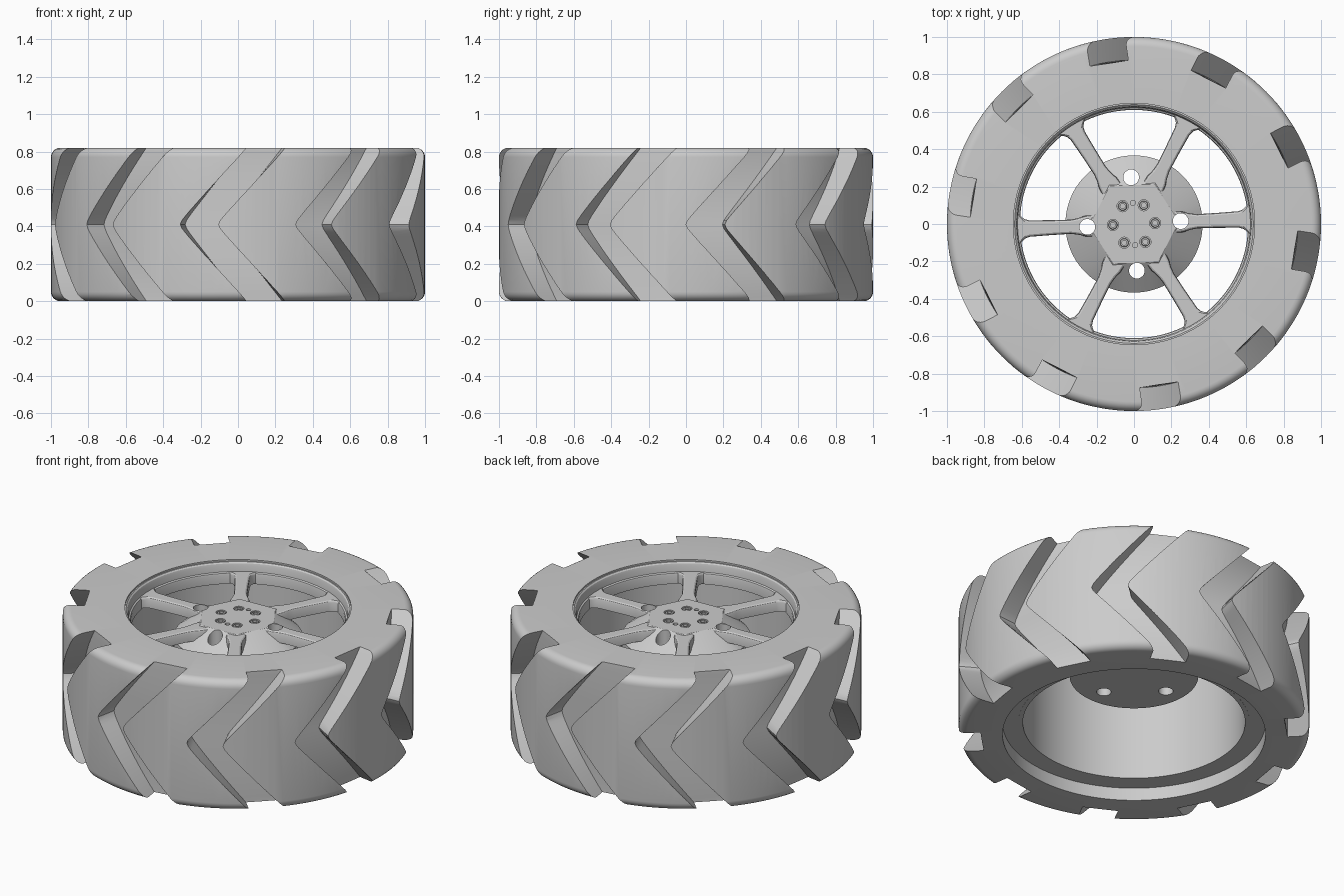
import bpy
import bmesh
from math import sin, cos, pi, radians, sqrt

cube = bpy.data.objects.get("Cube")
if cube:
    bpy.data.objects.remove(cube, do_unlink=True)

grey = bpy.data.materials.new("neutral_grey")
grey.use_nodes = True
COLOR = (0.6, 0.6, 0.6, 1)
grey.diffuse_color = COLOR
for node in grey.node_tree.nodes:
    if node.type == 'BSDF_PRINCIPLED':
        node.inputs["Base Color"].default_value = COLOR

HEIGHT = 0.82
MID = HEIGHT / 2
SPOKE_TURN = radians(2.5)


def loft(name, loops, around=False):
    """Skin a list of point loops; cap the ends unless it closes on itself."""
    bm = bmesh.new()
    rows = [[bm.verts.new(p) for p in loop] for loop in loops]
    n = len(rows[0])
    pairs = list(zip(rows, rows[1:]))
    if around:
        pairs.append((rows[-1], rows[0]))
    else:
        bm.faces.new(rows[0])
        bm.faces.new(rows[-1])
    for a, b in pairs:
        for i in range(n):
            j = (i + 1) % n
            bm.faces.new((a[i], a[j], b[j], b[i]))
    bmesh.ops.recalc_face_normals(bm, faces=bm.faces)
    mesh = bpy.data.meshes.new(name)
    bm.to_mesh(mesh)
    bm.free()
    mesh.materials.append(grey)
    obj = bpy.data.objects.new(name, mesh)
    bpy.context.collection.objects.link(obj)
    return obj


def lathe(name, profile, steps=144):
    angles = [2 * pi * i / steps for i in range(steps)]
    return loft(name, [[(r * cos(a), r * sin(a), z) for r, z in profile]
                       for a in angles], around=True)


def circle(r, z, steps=24, x=0, y=0):
    return [(x + r * cos(2 * pi * i / steps), y + r * sin(2 * pi * i / steps), z)
            for i in range(steps)]


def activate(obj):
    bpy.ops.object.select_all(action='DESELECT')
    obj.select_set(True)
    bpy.context.view_layer.objects.active = obj


def join(parts, name):
    activate(parts[0])
    for p in parts:
        p.select_set(True)
    bpy.ops.object.join()
    parts[0].name = name
    return parts[0]


def cut(obj, cutter):
    cutter.hide_render = True
    mod = obj.modifiers.new("cut", 'BOOLEAN')
    mod.operation = 'DIFFERENCE'
    mod.solver = 'EXACT'
    mod.object = cutter
    activate(obj)
    bpy.ops.object.modifier_apply(modifier=mod.name)


def smooth(obj, angle=30):
    activate(obj)
    bpy.ops.object.shade_smooth_by_angle(angle=radians(angle))


# Tyre: rounded shoulders, stepped opening underneath
FILLET = 0.05
arc = [radians(15 * i) for i in range(7)]
lower = [(1 - FILLET + FILLET * sin(a), FILLET - FILLET * cos(a)) for a in arc]
upper = [(r, HEIGHT - z) for r, z in reversed(lower)]
tyre = lathe("tyre", [(0.75, 0.08), (0.75, 0)] + lower + upper
             + [(0.645, HEIGHT), (0.645, 0.08)])

# Chevron tread grooves
HALF = 0.104


def groove(angle):
    loops = []
    for i in range(-22, 23):
        z = MID + 0.02 * i
        rise = sqrt((z - MID) ** 2 + 0.018 ** 2) / MID
        a = angle + radians(21.75) * (rise - 1)
        loops.append([(r * cos(a) - t * sin(a), r * sin(a) + t * cos(a), z)
                      for r, t in ((0.87, -HALF), (0.87, HALF),
                                   (1.1, HALF), (1.1, -HALF))])
    return loft("groove", loops)


grooves = join([groove(radians(-81.2 + 36 * i)) for i in range(10)], "groove_cutter")
cut(tyre, grooves)
bpy.data.objects.remove(grooves, do_unlink=True)
smooth(tyre)

# Rim: lip, spoke ring and barrel
rim = lathe("rim", [(0.66, 0.079), (0.634, 0.079), (0.634, 0.685), (0.61, 0.685),
                    (0.61, 0.74), (0.613, 0.75), (0.622, 0.755), (0.626, 0.79),
                    (0.63, 0.803), (0.638, 0.81), (0.66, 0.81)])
smooth(rim)

# Hub: round drum rising to a hexagonal face
TOP = 0.76


def hexagon(r, z, steps=72):
    loop = []
    for i in range(steps):
        a = 2 * pi * i / steps
        d = r * cos(pi / 6) / cos(a % (pi / 3) - pi / 6)
        loop.append((d * cos(a + SPOKE_TURN), d * sin(a + SPOKE_TURN), z))
    return loop


drum = [[(x * cos(SPOKE_TURN) - y * sin(SPOKE_TURN),
          x * sin(SPOKE_TURN) + y * cos(SPOKE_TURN), z)
         for x, y, z in circle(0.367, h, 72)] for h in (0.385, 0.645)]
hub = loft("hub", drum + [hexagon(0.25, TOP - 0.006), hexagon(0.24, TOP)])

# Spokes: flared at both ends, with chamfered top edges
FLARE = [(0.2, 0.06), (0.26, 0.055), (0.3, 0.044), (0.34, 0.038), (0.45, 0.04),
         (0.56, 0.044), (0.585, 0.052), (0.602, 0.068), (0.625, 0.1)]


def spoke(angle):
    def outline(z, inset):
        side = [(r, w - inset) for r, w in FLARE]
        pts = side + [(r, -w) for r, w in reversed(side)]
        return [(r * cos(angle) - w * sin(angle),
                 r * sin(angle) + w * cos(angle), z) for r, w in pts]
    return loft("spoke", [outline(0.69, 0), outline(0.742, 0),
                          outline(0.751, 0.004), outline(0.756, 0.012)])


spokes = [spoke(SPOKE_TURN + i * pi / 3) for i in range(6)]


# Drilled holes: four through holes, six bolt pockets, two pin holes
def drill(radius, ring, angle, bottom):
    x, y = ring * cos(angle), ring * sin(angle)
    return loft("drill", [circle(radius, z, 24, x, y) for z in (bottom, 0.9)])


bolt_angles = [SPOKE_TURN + i * pi / 3 for i in range(6)]
drills = [drill(0.042, 0.25, radians(3.5) + i * pi / 2, 0.3) for i in range(4)]
drills += [drill(0.03, 0.113, a, 0.735) for a in bolt_angles]
drills += [drill(0.014, 0.113, radians(93) + i * pi, 0.72) for i in range(2)]
drills = join(drills, "drill_cutter")
for part in [hub] + spokes:
    cut(part, drills)
bpy.data.objects.remove(drills, do_unlink=True)
smooth(hub, 25)
for part in spokes:
    smooth(part)
join(spokes, "spokes")

# Socket bolts sitting in the pockets
bolts = []
for a in bolt_angles:
    x, y = 0.113 * cos(a), 0.113 * sin(a)
    steps = [(0.024, 0.73), (0.024, 0.754), (0.021, 0.758), (0.013, 0.758), (0.013, 0.745)]
    bolts.append(loft("bolt", [circle(r, z, 24, x, y) for r, z in steps]))
smooth(join(bolts, "bolts"))
